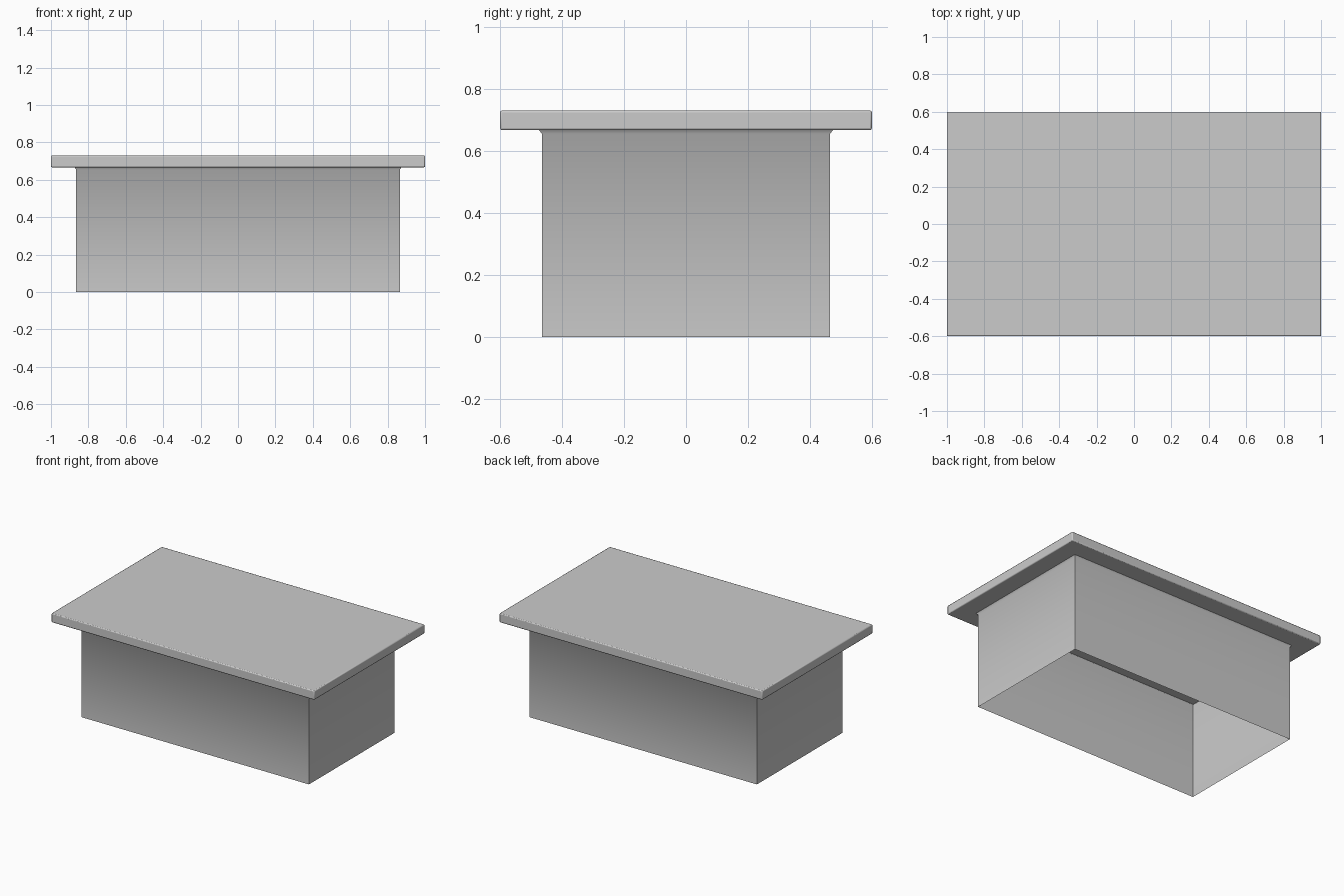
import bpy, bmesh

if "Cube" in bpy.data.objects:
    bpy.data.objects.remove(bpy.data.objects["Cube"])


def finish(bm, name):
    mesh = bpy.data.meshes.new(name)
    bmesh.ops.recalc_face_normals(bm, faces=bm.faces[:])
    bm.to_mesh(mesh)
    bm.free()
    obj = bpy.data.objects.new(name, mesh)
    bpy.context.collection.objects.link(obj)
    return obj


def smooth(obj):
    bpy.ops.object.select_all(action='DESELECT')
    obj.select_set(True)
    bpy.context.view_layer.objects.active = obj
    bpy.ops.object.shade_smooth_by_angle(angle=0.9)


# Table top: thin slab with slightly softened edges
bm = bmesh.new()
bmesh.ops.create_cube(bm, size=1)
for v in bm.verts:
    v.co = (v.co.x * 2, v.co.y * 1.2, 0.6985 + v.co.z * 0.063)
table_top = finish(bm, "table_top")
bev = table_top.modifiers.new("soft_edges", 'BEVEL')
bev.width = 0.006
bev.segments = 2
smooth(table_top)

# Base: thin-walled skirt, open below, flaring a little under the top
profile = [(0.865, 0.465, 0.0), (0.865, 0.465, 0.655), (0.875, 0.475, 0.668)]
bm = bmesh.new()
rings = [[bm.verts.new((sx * x, sy * y, z))
          for sx, sy in ((-1, -1), (1, -1), (1, 1), (-1, 1))]
         for x, y, z in profile]
for low, high in zip(rings, rings[1:]):
    for i in range(4):
        j = (i + 1) % 4
        bm.faces.new((low[i], low[j], high[j], high[i]))
base = finish(bm, "base_skirt")
smooth(base)
